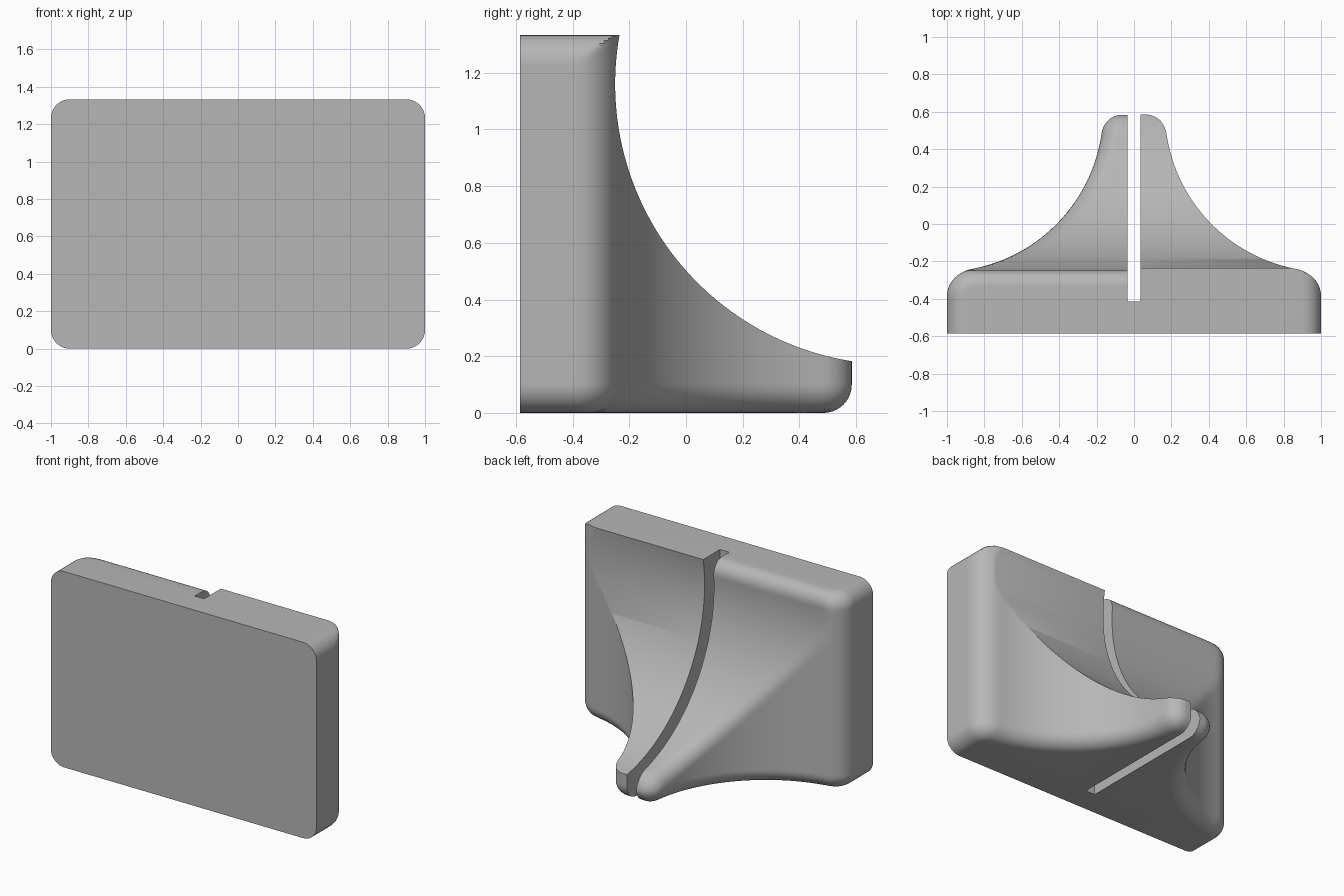
import bpy, bmesh, math
from mathutils import Matrix

if "Cube" in bpy.data.objects:
    bpy.data.objects.remove(bpy.data.objects["Cube"], do_unlink=True)

HEIGHT, FRONT, TIP = 1.333, -0.585, 0.585
FILLET, CORNER = 0.1, 0.13
FLARE = (1.025, 0.605, 0.86)     # plan arc: x, y, radius
SWEEP = (0.74, 1.16, 0.99)       # side arc: y, z, radius
SLOT_HALF, SLOT_START = 0.035, -0.415
RAYS = 120

grey = bpy.data.materials.new("plain grey")
grey.use_nodes = True
colour = (0.47, 0.47, 0.47, 1)
grey.diffuse_color = colour
grey.node_tree.nodes["Principled BSDF"].inputs["Base Color"].default_value = colour


def rounded(dists, r):
    """Intersection of perpendicular surfaces with a fillet."""
    u = [d + r for d in dists]
    s = math.sqrt(sum(v * v for v in u if v > 0))
    return s - r if s > 0 else max(dists)


def ridge(d1, d2, c, r):
    """Fillet between two surfaces whose normals have dot product c."""
    a, b = d1 + r, d2 + r
    if a <= c * b or b <= c * a or a <= 0 or b <= 0:
        return max(d1, d2)
    return math.sqrt((a * a + b * b - 2 * c * a * b) / max(1 - c * c, 1e-6)) - r


def field(x, y, z, soft):
    """Signed distance of one half (x >= 0), negative inside."""
    fx, fy, fr = FLARE
    l1 = math.hypot(x - fx, y - fy) or 1e-6
    plan = rounded([fr - l1, x - 1], CORNER)
    if not soft:
        return max(rounded([plan, y - TIP, -z], FILLET),
                   rounded([x - 1, z - HEIGHT], FILLET))
    sy, sz, sr = SWEEP
    l2 = math.hypot(y - sy, z - sz) or 1e-6
    c = (fy - y) / l1 * (sy - y) / l2
    body = ridge(plan, sr - l2, c, FILLET)
    return rounded([body, y - TIP, -z, z - HEIGHT], FILLET)


def reach(dx, dy, z, soft):
    lo, hi = 0.0, 1.7
    for _ in range(20):
        mid = (lo + hi) / 2
        if field(dx * mid, FRONT + dy * mid, z, soft) < 1e-6:
            lo = mid
        else:
            hi = mid
    return lo


# Heights of the lofted cross-sections, closer together in the fillets
curve = [FILLET * (1 - math.cos(math.pi / 2 * i / 10)) for i in range(10)]
levels = curve + [FILLET + 0.01 * i for i in range(20)]
z = 0.3
while z < HEIGHT - FILLET - 0.01:
    levels.append(z)
    z += 0.02
levels += [HEIGHT - FILLET] + [HEIGHT - v for v in reversed(curve)]


def add_object(name, bm):
    bmesh.ops.recalc_face_normals(bm, faces=bm.faces)
    mesh = bpy.data.meshes.new(name)
    bm.to_mesh(mesh)
    bm.free()
    mesh.materials.append(grey)
    ob = bpy.data.objects.new(name, mesh)
    bpy.context.collection.objects.link(ob)
    return ob


def half(name, side, soft):
    """Loft one half of the body from horizontal sections."""
    bm = bmesh.new()
    rings = []
    for z in levels:
        ring = [bm.verts.new((0, FRONT, z))]
        for i in range(RAYS + 1):
            s = i / RAYS
            a = math.pi / 2 * (s + 0.6 * (s - s * s))
            dx, dy = (0, 1) if i == RAYS else (math.cos(a), math.sin(a))
            t = reach(dx, dy, z, soft)
            ring.append(bm.verts.new((side * dx * t, FRONT + dy * t, z)))
        rings.append(ring)
    n = len(rings[0])
    for low, high in zip(rings, rings[1:]):
        for i in range(n):
            j = (i + 1) % n
            bm.faces.new((low[i], low[j], high[j], high[i]))
    bm.faces.new(rings[0])
    bm.faces.new(rings[-1])
    return add_object(name, bm)


def cut(ob, cutter):
    bpy.context.view_layer.objects.active = ob
    mod = ob.modifiers.new("cut", 'BOOLEAN')
    mod.operation, mod.solver, mod.object = 'DIFFERENCE', 'EXACT', cutter
    bpy.ops.object.modifier_apply(modifier=mod.name)


# Cutters: the sweeping back curve and the central slot
bm = bmesh.new()
bmesh.ops.create_cone(bm, cap_ends=True, segments=256, radius1=SWEEP[2],
                      radius2=SWEEP[2], depth=3,
                      matrix=Matrix.Translation((0, SWEEP[0], SWEEP[1]))
                      @ Matrix.Rotation(math.pi / 2, 4, 'Y'))
sweep_cutter = add_object("sweep_cutter", bm)

bm = bmesh.new()
bmesh.ops.create_cube(bm, size=1, matrix=Matrix.Translation((0, SLOT_START + 1, 0.7))
                      @ Matrix.Diagonal((2 * SLOT_HALF, 2, 2, 1)))
slot_cutter = add_object("slot_cutter", bm)

# The two halves: crisp back edges on the left, rounded ones on the right
left_half = half("left_half", 1, False)
right_half = half("right_half", -1, True)
cut(left_half, sweep_cutter)
for ob in (left_half, right_half):
    cut(ob, slot_cutter)
for cutter in (sweep_cutter, slot_cutter):
    bpy.data.objects.remove(cutter, do_unlink=True)

for ob in (left_half, right_half):
    bpy.ops.object.select_all(action='DESELECT')
    ob.select_set(True)
    bpy.context.view_layer.objects.active = ob
    bpy.ops.object.shade_smooth_by_angle(angle=math.radians(30))
